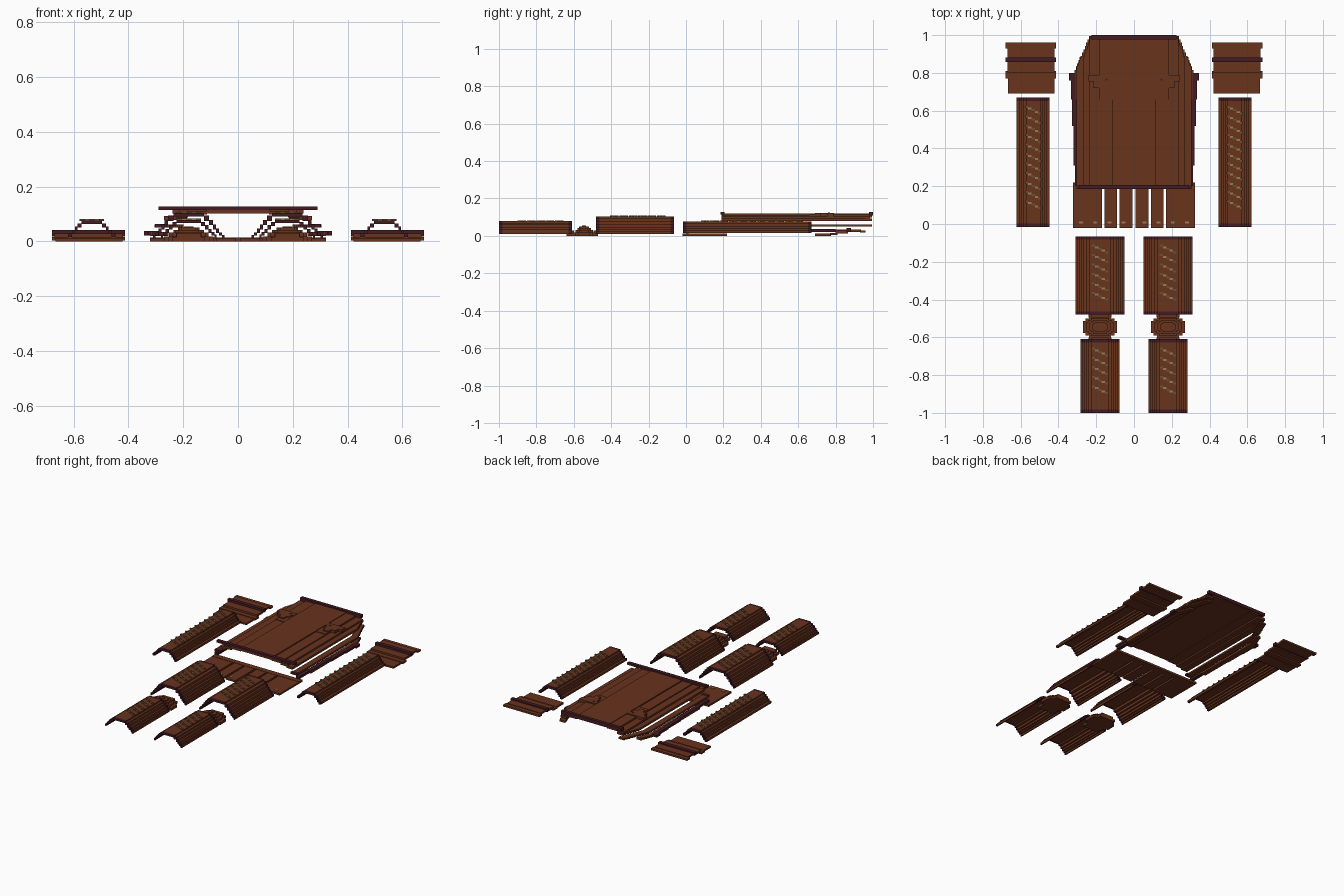
import bpy, bmesh
from mathutils import Matrix, Vector

if "Cube" in bpy.data.objects:
    bpy.data.objects.remove(bpy.data.objects["Cube"], do_unlink=True)

V = 0.0088  # block size
LEATHER, TRIM, TAN, OLIVE = range(4)


def make_material(name, rgb):
    m = bpy.data.materials.new(name)
    m.use_nodes = True
    m.diffuse_color = (*rgb, 1)
    m.node_tree.nodes["Principled BSDF"].inputs["Base Color"].default_value = (*rgb, 1)
    return m


MATERIALS = [make_material("brown_leather", (0.138, 0.033, 0.012)),
             make_material("maroon_trim", (0.06, 0.011, 0.017)),
             make_material("tan_lace", (0.32, 0.2, 0.09)),
             make_material("olive_lace", (0.13, 0.09, 0.03))]


class Part:
    """Collects coloured boxes into one object, optionally mirrored in x."""

    def __init__(self):
        self.bm = bmesh.new()

    def box(self, x0, x1, y0, y1, z0, z1, mat=LEATHER):
        size = Vector((x1 - x0, y1 - y0, z1 - z0))
        mid = Vector((x0 + x1, y0 + y1, z0 + z1)) / 2
        matrix = Matrix.Translation(mid) @ Matrix.Diagonal((*size, 1))
        verts = bmesh.ops.create_cube(self.bm, size=1, matrix=matrix)["verts"]
        for f in {f for v in verts for f in v.link_faces}:
            f.material_index = mat

    def finish(self, name, mirror=True):
        for label, sign in (("left_", 1), ("right_", -1)) if mirror else (("", 1),):
            bm = self.bm.copy()
            if sign < 0:
                for v in bm.verts:
                    v.co.x *= -1
                bmesh.ops.reverse_faces(bm, faces=bm.faces[:])
            mesh = bpy.data.meshes.new(label + name)
            bm.to_mesh(mesh)
            bm.free()
            for m in MATERIALS:
                mesh.materials.append(m)
            bpy.context.collection.objects.link(bpy.data.objects.new(label + name, mesh))
        self.bm.free()


def arched_guard(name, cx, y0, y1, profile, rim=0.018):
    """Stepped half-tube along y with trimmed ends and diagonal lacing."""
    p = Part()
    inner = 0
    for i, (outer, top) in enumerate(profile):
        low = profile[i + 1][1] - 0.003 if i + 1 < len(profile) else top - 0.014
        low = min(low, top - 0.012)
        for a, b in ((inner, outer), (-outer, -inner)):
            p.box(cx + a, cx + b, y0 + rim, y1 - rim, low, top)
            for e in (y0, y1 - rim):
                p.box(cx + a, cx + b, e, e + rim, low, top, TRIM)
        inner = outer
    # Laces stepping down to the right across the crown
    top = profile[0][1]
    steps = 5
    y = y1 - 0.05
    while y > y0 + 0.09:
        for k in range(steps):
            x = cx + (k - (steps - 1) / 2) * 2 * V
            yy = y - k * V
            p.box(x - V, x + V, yy - V * 0.6, yy + V * 0.6, top - 0.002,
                  top + 0.004, TAN if k % 2 else OLIVE)
        y -= 0.05
    p.finish(name, mirror=False)


THIGH = [(0.055, 0.104), (0.075, 0.094), (0.088, 0.078), (0.1, 0.062),
         (0.111, 0.047), (0.122, 0.033), (0.131, 0.024)]
SHIN = [(0.045, 0.079), (0.06, 0.07), (0.072, 0.06), (0.084, 0.046), (0.094, 0.034), (0.102, 0.025)]
ARM = [(0.038, 0.077), (0.052, 0.066), (0.062, 0.054), (0.072, 0.042), (0.087, 0.03)]

for label, s in (("left", 1), ("right", -1)):
    arched_guard(label + "_thigh_guard", 0.18 * s, -0.48, -0.065, THIGH)
    arched_guard(label + "_shin_guard", 0.18 * s, -1.0, -0.61, SHIN)
    arched_guard(label + "_arm_guard", 0.534 * s, -0.015, 0.67, ARM)

# Knee caps: stacked octagons with a small stud, plus joining flaps
knee = Part()
for half, z0, z1 in ((0.09, 0, 0.018), (0.072, 0.016, 0.032), (0.056, 0.03, 0.042),
                     (0.04, 0.04, 0.05), (0.017, 0.048, 0.055)):
    for wide, tall in ((1, 0.35), (0.85, 0.5), (0.65, 0.65)):
        knee.box(0.18 - half * wide, 0.18 + half * wide,
                 -0.545 - half * tall, -0.545 + half * tall, z0, z1)
for y0, y1 in ((-0.64, -0.6), (-0.495, -0.47)):
    knee.box(0.12, 0.24, y0, y1, 0, 0.016)
    knee.box(0.135, 0.225, y0, y1, 0.014, 0.03)
knee.finish("knee_cap")

# Shoulder pads: three overlapping plates with a ridge
pad = Part()
pad.box(0.422, 0.667, 0.69, 0.775, 0.0, 0.012)
pad.box(0.412, 0.68, 0.77, 0.81, 0.004, 0.016)
pad.box(0.42, 0.67, 0.8, 0.865, 0.014, 0.028)
pad.box(0.412, 0.68, 0.858, 0.882, 0.022, 0.042, TRIM)
pad.box(0.42, 0.67, 0.88, 0.935, 0.022, 0.034)
pad.box(0.412, 0.68, 0.93, 0.96, 0.018, 0.03)
pad.finish("shoulder_pad")


def stepped_strip(part, path, width, z0, z1, mat=LEATHER):
    """Rows of blocks whose outer edge follows a plan path of (x, y)."""
    for (xa, ya), (xb, yb) in zip(path, path[1:]):
        rows = 1 if abs(xa - xb) < 0.012 else max(1, round((yb - ya) / (2 * V)))
        for i in range(rows):
            t = (i + 0.5) / rows
            x = xa + (xb - xa) * t
            part.box(x - width, x, ya + (yb - ya) * i / rows,
                     ya + (yb - ya) * (i + 1) / rows, z0, z1, mat)


# Chest plate: stepped shell, centre panel and shoulder straps
chest = Part()
chest.box(-0.115, 0.115, 0.19, 0.995, 0.102, 0.119)
for s in (1, -1):
    def span(a, b, *rest):
        chest.box(min(a * s, b * s), max(a * s, b * s), *rest)
    span(0.113, 0.185, 0.19, 0.66, 0.098, 0.111)
    span(0.113, 0.185, 0.66, 0.995, 0.098, 0.115)
    span(0.183, 0.235, 0.19, 0.985, 0.088, 0.104)
    # Buckles
    span(0.115, 0.24, 0.755, 0.79, 0.102, 0.122)
    span(0.13, 0.215, 0.72, 0.755, 0.102, 0.122)
    span(0.145, 0.185, 0.69, 0.72, 0.102, 0.122)
    span(0.14, 0.15, 0.76, 0.77, 0.12, 0.124, TRIM)
# Collar and waist bands
chest.box(-0.225, 0.225, 0.978, 1.0, 0.108, 0.128, TRIM)
chest.box(-0.29, 0.29, 0.185, 0.207, 0.114, 0.128, TRIM)
chest.finish("chest_plate", mirror=False)

# Curved chest sides: three separate layers dropping outwards
side = Part()
stepped_strip(side, [(0.268, 0.19), (0.272, 0.87), (0.228, 0.995)], 0.045, 0.079, 0.093)
stepped_strip(side, [(0.302, 0.2), (0.308, 0.82), (0.235, 0.995)], 0.04, 0.05, 0.062)
stepped_strip(side, [(0.318, 0.31), (0.325, 0.78), (0.285, 0.885)], 0.034, 0.02, 0.034)
# Maroon outer edging, widening towards the shoulder
for x, y0, y1 in ((0.312, 0.2, 0.32), (0.32, 0.31, 0.52), (0.328, 0.52, 0.66),
                  (0.333, 0.66, 0.8)):
    side.box(x - 0.024, x, y0, y1, 0.022, 0.038, TRIM)
side.box(0.322, 0.343, 0.76, 0.8, 0.022, 0.038, TRIM)
side.box(0.26, 0.304, 0.185, 0.207, 0.05, 0.064, TRIM)
side.finish("chest_side")

# Waist skirt: hanging strips with small rivets
skirt = Part()
edges = [0.0, 0.084, 0.163]
for a, b in zip(edges, edges[1:]):
    skirt.box(a + 0.007, b - 0.006, -0.02, 0.19, 0.0, 0.012)
skirt.box(0.17, 0.322, -0.02, 0.19, 0.0, 0.012)
skirt.box(0, 0.322, 0.185, 0.22, 0.0, 0.014)
for x in (0.055, 0.13, 0.205, 0.28):
    skirt.box(x - 0.01, x + 0.01, 0.002, 0.014, 0.01, 0.015, TAN)
skirt.finish("waist_skirt")
